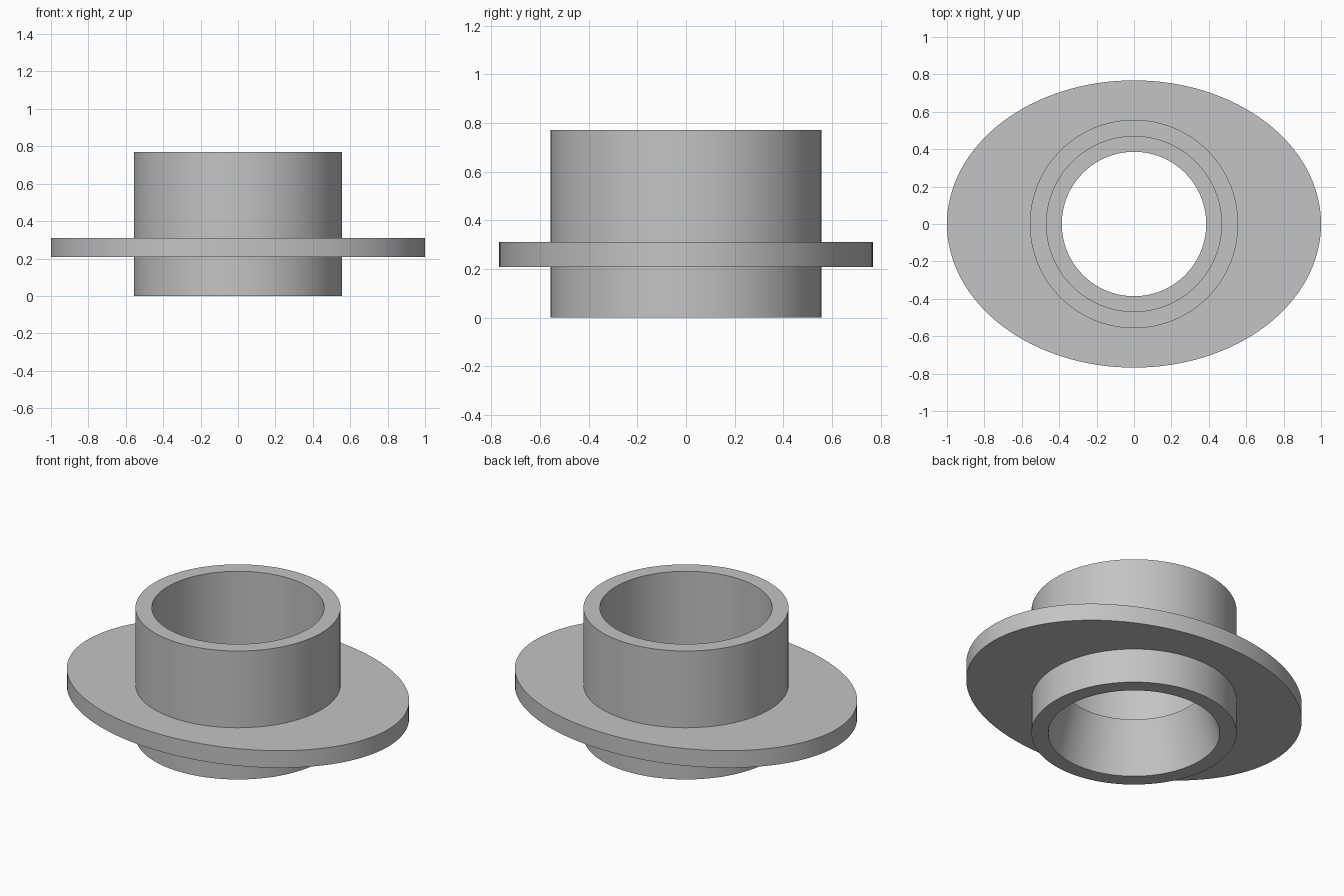
import bpy, bmesh, math

SEGMENTS = 128

old = bpy.data.objects.get("Cube")
if old:
    bpy.data.objects.remove(old, do_unlink=True)

# Plain grey material
grey = bpy.data.materials.new("plain grey")
grey.use_nodes = True
color = (0.55, 0.55, 0.55, 1)
grey.diffuse_color = color
grey.node_tree.nodes["Principled BSDF"].inputs["Base Color"].default_value = color


def loft_closed(name, sections):
    """Skin a closed loop of (x radius, y radius, z) ellipses into a solid ring."""
    bm = bmesh.new()
    angles = [math.tau * i / SEGMENTS for i in range(SEGMENTS)]
    rings = [[bm.verts.new((rx * math.cos(a), ry * math.sin(a), z)) for a in angles]
             for rx, ry, z in sections]
    for k, lower in enumerate(rings):
        upper = rings[(k + 1) % len(rings)]
        for i in range(SEGMENTS):
            j = (i + 1) % SEGMENTS
            bm.faces.new((lower[i], lower[j], upper[j], upper[i]))
    bmesh.ops.recalc_face_normals(bm, faces=bm.faces[:])
    mesh = bpy.data.meshes.new(name)
    bm.to_mesh(mesh)
    bm.free()
    mesh.materials.append(grey)
    obj = bpy.data.objects.new(name, mesh)
    bpy.context.collection.objects.link(obj)
    bpy.ops.object.select_all(action="DESELECT")
    obj.select_set(True)
    bpy.context.view_layer.objects.active = obj
    bpy.ops.object.shade_smooth_by_angle(angle=math.radians(30))
    return obj


# Main dimensions
tube, bore, throat, mouth = 0.557, 0.468, 0.386, 0.466
flange_x, flange_y = 1.0, 0.768
flange_bottom, flange_top, height = 0.207, 0.31, 0.77

# Sleeve with oval flange, straight upper bore, ledge and flared lower mouth
loft_closed("flanged_sleeve", [
    (mouth, mouth, 0),
    (tube, tube, 0),
    (tube, tube, flange_bottom),
    (flange_x, flange_y, flange_bottom),
    (flange_x, flange_y, flange_top),
    (tube, tube, flange_top),
    (tube, tube, height),
    (bore, bore, height),
    (bore, bore, flange_top),
    (throat, throat, flange_top),
])
